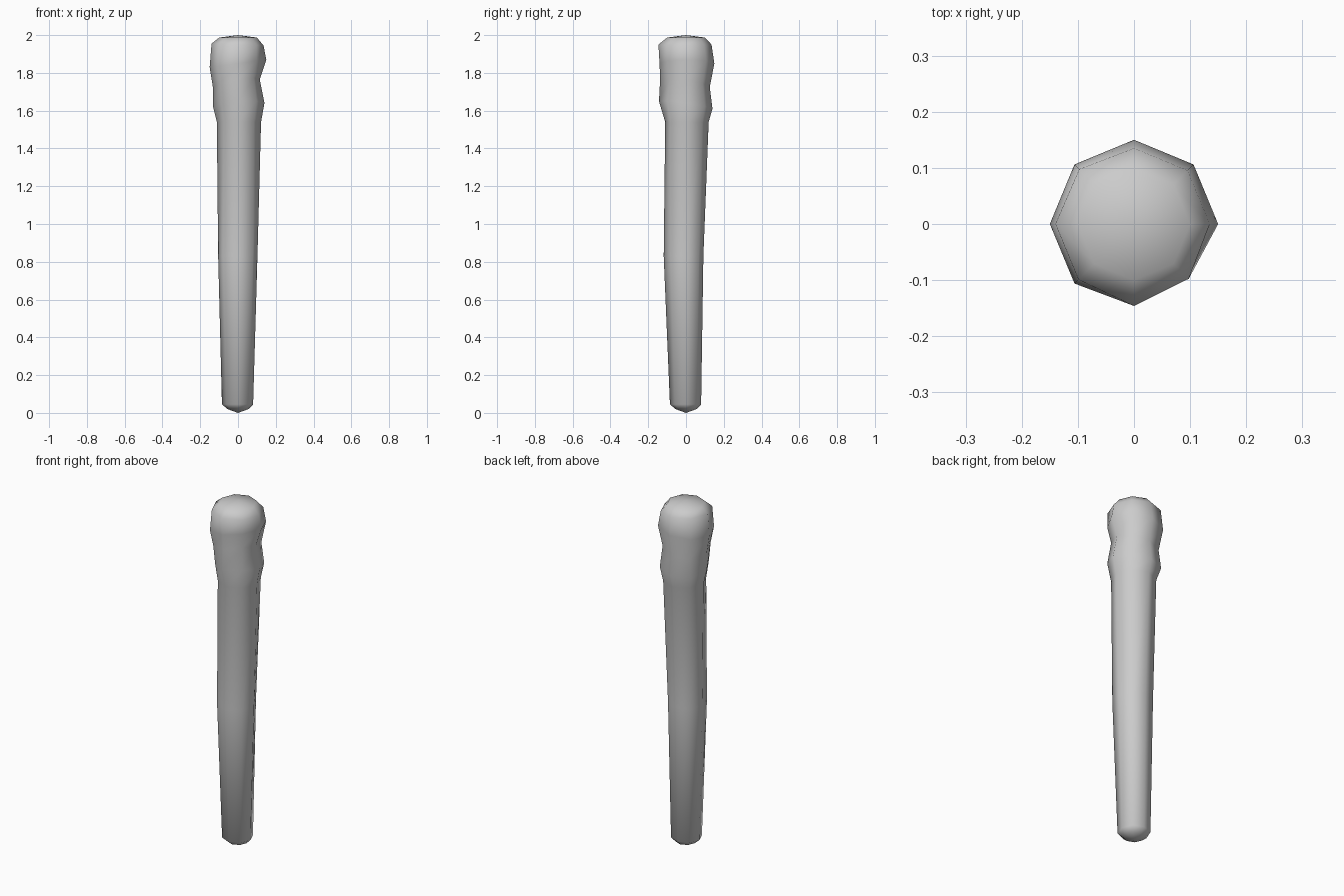
import bpy, bmesh, math

# Eight-sided rings: base height, tilt in x and y, then radius at every 45 degrees from +x
RINGS = [
    (0.020, 0, 0, [0.055] * 8),
    (0.045, 0, 0, [0.08, 0.08, 0.08, 0.085, 0.085, 0.085, 0.085, 0.085]),
    (0.83, 0, 0, [0.103, 0.096, 0.092, 0.098, 0.105, 0.112, 0.118, 0.112]),
    (1.54, 0, 0, [0.122, 0.122, 0.12, 0.115, 0.112, 0.108, 0.11, 0.118]),
    (1.63, 0.01, -0.02, [0.14, 0.14, 0.14, 0.14, 0.132, 0.122, 0.143, 0.138]),
    (1.745, 0.02, -0.02, [0.115, 0.125, 0.126, 0.127, 0.133, 0.132, 0.137, 0.118]),
    (1.85, 0.02, 0, [0.15, 0.15, 0.15, 0.15, 0.15, 0.15, 0.14, 0.138]),
    (1.95, -0.005, 0, [0.135, 0.135, 0.135, 0.138, 0.14, 0.14, 0.146, 0.138]),
    (1.987, 0, 0, [0.10] * 8),
]

bm = bmesh.new()
rings = []
for z, tx, ty, radii in RINGS:
    ring = []
    for i, r in enumerate(radii):
        c, s = math.cos(i * math.pi / 4), math.sin(i * math.pi / 4)
        ring.append(bm.verts.new((r * c, r * s, z + tx * c + ty * s)))
    rings.append(ring)

# Sides
for a, b in zip(rings, rings[1:]):
    for i in range(8):
        j = (i + 1) % 8
        bm.faces.new((a[i], a[j], b[j], b[i]))

# Rounded foot and top
foot = bm.verts.new((0, 0, 0))
top = bm.verts.new((0, 0, 2))
for i in range(8):
    j = (i + 1) % 8
    bm.faces.new((rings[0][j], rings[0][i], foot))
    bm.faces.new((rings[-1][i], rings[-1][j], top))

bmesh.ops.recalc_face_normals(bm, faces=bm.faces)
for f in bm.faces:
    f.smooth = True
mesh = bpy.data.meshes.new("wooden_club")
bm.to_mesh(mesh)
bm.free()
club = bpy.data.objects.new("wooden_club", mesh)
bpy.context.collection.objects.link(club)
